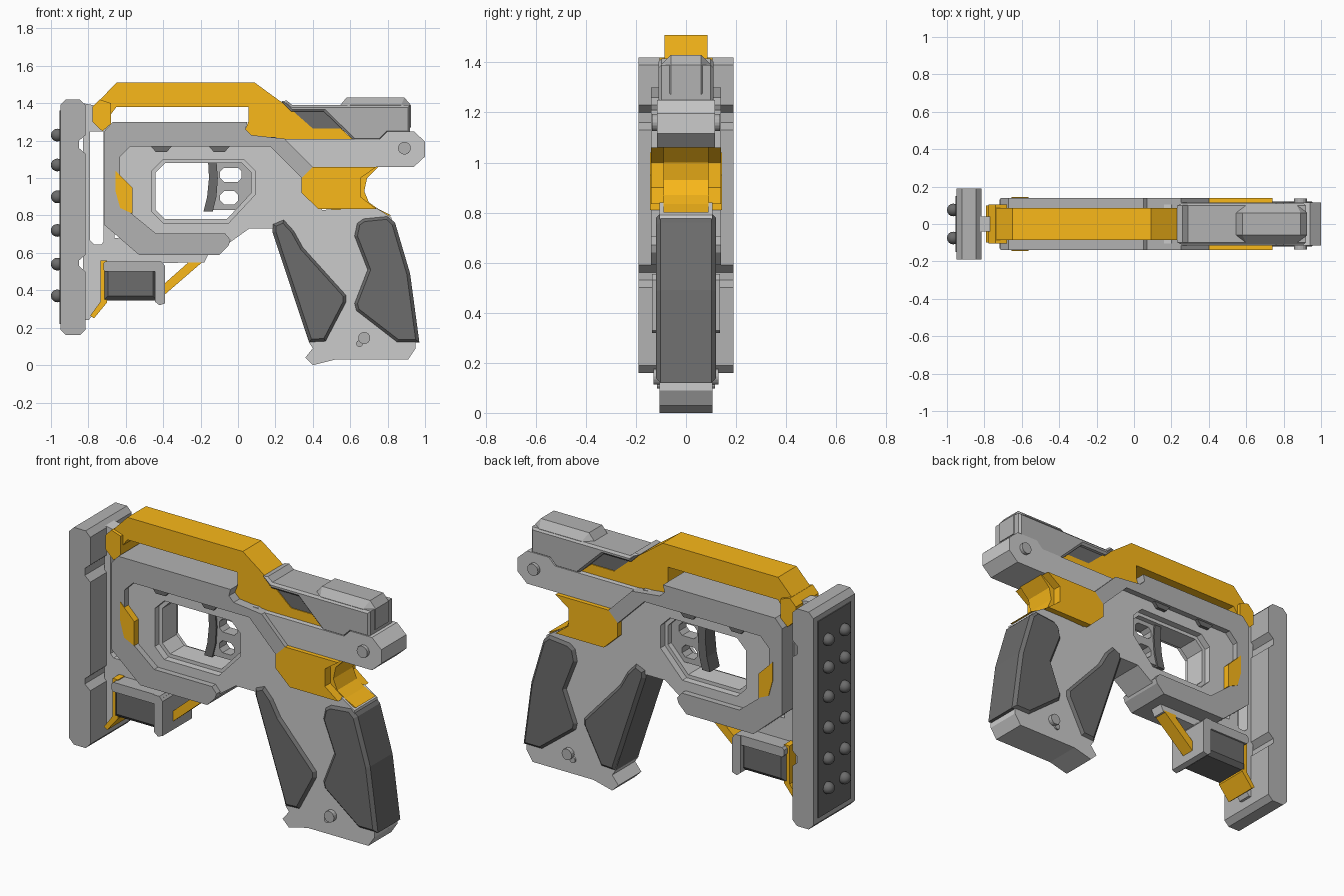
import bpy, bmesh, math


def material(name, rgb):
    m = bpy.data.materials.new(name)
    m.diffuse_color = (*rgb, 1)
    return m


ORANGE = material("orange", (0.95, 0.48, 0.01))
MID = material("mid_grey", (0.45, 0.45, 0.45))
DARK = material("dark_grey", (0.15, 0.15, 0.15))


def finish(name, bm, mat):
    bmesh.ops.recalc_face_normals(bm, faces=bm.faces[:])
    me = bpy.data.meshes.new(name)
    bm.to_mesh(me)
    bm.free()
    ob = bpy.data.objects.new(name, me)
    bpy.context.collection.objects.link(ob)
    if mat:
        me.materials.append(mat)
    return ob


def prism(name, pts, half, mat=None, holes=(), bevel=0):
    """Side profile (x, z) extruded to y = +-half, with optional holes or chamfered rims."""
    bm = bmesh.new()
    loops = [[bm.verts.new((x, -half, z)) for x, z in p] for p in (pts, *holes)]
    if holes:
        edges = [bm.edges.new((l[i - 1], l[i])) for l in loops for i in range(len(l))]
        bmesh.ops.triangle_fill(bm, edges=edges, use_beauty=True)
    else:
        bm.faces.new(loops[0])
    caps = bm.faces[:]
    back = {v: bm.verts.new((v.co.x, half, v.co.z)) for l in loops for v in l}
    for f in caps:
        bm.faces.new([back[v] for v in reversed(f.verts)])
    for l in loops:
        for i in range(len(l)):
            a, b = l[i - 1], l[i]
            bm.faces.new((a, b, back[b], back[a]))
    bmesh.ops.recalc_face_normals(bm, faces=bm.faces[:])
    if bevel:
        rim = [e for e in bm.edges if abs(e.verts[0].co.y - e.verts[1].co.y) < 1e-6]
        bmesh.ops.bevel(bm, geom=rim, offset=bevel, segments=1, affect='EDGES', clamp_overlap=True)
    return finish(name, bm, mat)


def rect(x0, x1, z0, z1, c=0.0):
    if not c:
        return [(x0, z0), (x1, z0), (x1, z1), (x0, z1)]
    return [(x0 + c, z0), (x1 - c, z0), (x1, z0 + c), (x1, z1 - c),
            (x1 - c, z1), (x0 + c, z1), (x0, z1 - c), (x0, z0 + c)]


def pin(name, x, z, r, half):
    pts = [(x + r * math.cos(a * math.pi / 8), z + r * math.sin(a * math.pi / 8)) for a in range(16)]
    return prism(name, pts, half, MID)


# Muzzle plate with two notches in its back, dark inset and round studs
prism("muzzle_plate", [(-.95, .19), (-.92, .16), (-.845, .16), (-.815, .19), (-.815, .50), (-.85, .53),
                       (-.85, .56), (-.815, .59), (-.815, 1.13), (-.85, 1.16), (-.85, 1.20), (-.815, 1.23),
                       (-.815, 1.39), (-.845, 1.42), (-.92, 1.42), (-.95, 1.39)], .19, MID)
prism("muzzle_inset", rect(-.955, -.94, .22, 1.36), .15, DARK)
for i, z in enumerate((.37, .54, .72, .90, 1.07, 1.23)):
    for s in (-1, 1):
        bm = bmesh.new()
        bmesh.ops.create_uvsphere(bm, u_segments=16, v_segments=10, radius=.034)
        bmesh.ops.translate(bm, verts=bm.verts[:], vec=(-.966, s * .075, z))
        for f in bm.faces:
            f.smooth = True
        finish(f"muzzle_stud_{i}_{'left' if s < 0 else 'right'}", bm, DARK)

# Thin carrier joining the plate to the frame
prism("carrier", [(-.83, 1.40), (-.72, 1.38), (-.66, 1.20), (-.66, .68), (-.20, .64), (-.16, .59), (-.18, .55),
                  (-.71, .54), (-.71, .34), (-.80, .24), (-.83, .24)], .04,
      holes=[[(-.79, 1.25), (-.72, 1.25), (-.72, .66), (-.73, .645), (-.77, .645), (-.79, .665)]])

# Main frame with grip core and guard opening
opening = [(-.40, 1.10), (.03, 1.10), (.09, 1.04), (.09, .91), (-.05, .76), (-.40, .76), (-.46, .82), (-.46, 1.04)]
inner = [(-.39, 1.08), (.02, 1.08), (.07, 1.03), (.07, .92), (-.06, .78), (-.39, .78), (-.44, .83), (-.44, 1.03)]
prism("frame", [(-.67, 1.15), (-.60, 1.22), (.20, 1.22), (.36, 1.10), (.45, .83), (.74, .84), (.82, .79),
                (.95, .13), (.95, .09), (.91, .03), (.52, .03), (.40, 0), (.36, .04), (.40, .09), (.38, .12),
                (.20, .73), (.06, .73), (-.08, .63), (-.45, .63), (-.67, .82)], .105, holes=[opening])
prism("guard_lining", [(x * 1.05 + .009, (z - .93) * 1.06 + .93) for x, z in opening], .065, holes=[inner])

# Thicker C-shaped outer frame
prism("outer_frame", [(.05, 1.30), (.04, 1.26), (.07, 1.23), (.25, 1.21), (.40, 1.06), (.34, 1.0), (.17, 1.17),
                      (-.575, 1.17), (-.63, 1.115), (-.63, .86), (-.44, .705), (-.07, .705), (-.04, .67),
                      (-.05, .64), (-.10, .59), (-.53, .59), (-.715, .75), (-.715, 1.25), (-.67, 1.30)], .14, MID)
prism("guard_accent", [(-.655, 1.04), (-.565, .95), (-.565, .81), (-.63, .84), (-.655, .93)], .144, ORANGE)
for i, x in enumerate((-.41, -.10)):
    prism(f"guard_rib_{i}", [(x - .06, 1.175), (x + .06, 1.175), (x + .03, 1.14), (x - .03, 1.14)], .125, DARK)

# Trigger web and blade
prism("trigger_web", [(-.14, 1.09), (.08, 1.09), (.08, .93), (-.01, .83), (-.14, .83)], .035, MID,
      holes=[rect(-.095, .02, .98, 1.055, .02), rect(-.095, 0, .86, .93, .02)])
prism("trigger_blade", [(-.16, 1.09), (-.115, 1.09), (-.108, 1.0), (-.115, .90), (-.135, .82), (-.185, .82),
                        (-.165, .90), (-.155, 1.0)], .045, DARK)

# Orange carry handle
prism("carry_handle", [(-.775, 1.38), (-.65, 1.51), (.09, 1.51), (.275, 1.375), (.40, 1.265), (.55, 1.265),
                       (.61, 1.21), (.25, 1.205), (.07, 1.225), (.04, 1.26), (.055, 1.30), (.055, 1.38),
                       (-.65, 1.38), (-.68, 1.34), (-.68, 1.29), (-.725, 1.25), (-.775, 1.30)], .085, ORANGE)
prism("handle_foot", [(-.778, 1.38), (-.74, 1.42), (-.68, 1.40), (-.68, 1.29), (-.725, 1.25), (-.778, 1.30)],
      .105, ORANGE)

# Rear slide, window, and receiver bar
prism("slide", [(.23, 1.41), (.26, 1.415), (.29, 1.39), (.92, 1.39), (.92, 1.24), (.80, 1.24), (.76, 1.20),
                (.62, 1.20), (.46, 1.355), (.285, 1.355)], .11, MID, bevel=.012)
prism("slide_hump", [(.53, 1.37), (.58, 1.43), (.89, 1.43), (.925, 1.39), (.925, 1.27), (.53, 1.27)],
      .10, MID, bevel=.04)
prism("slide_window", [(.27, 1.37), (.46, 1.37), (.57, 1.26), (.40, 1.26)], .08, DARK)
prism("receiver_bar", [(.25, 1.21), (.76, 1.21), (.80, 1.25), (.94, 1.25), (1.0, 1.195), (1.0, 1.115),
                       (.94, 1.06), (.40, 1.06)], .115)
pin("receiver_pin", .89, 1.16, .034, .135)

# Orange rear block and web-of-hand tail
prism("rear_block", [(.34, 1.0), (.40, 1.06), (.74, 1.06), (.655, 1.0), (.655, .90), (.74, .835),
                     (.43, .835), (.34, .92)], .14, ORANGE)
prism("rear_tail", [(.5, 1.06), (.75, 1.06), (.69, 1.0), (.675, .93), (.70, .87), (.75, .835), (.82, .80),
                    (.5, .80)], .09, ORANGE)

# Grip panels and pins
prism("grip_front_panel", [(.185, .755), (.245, .78), (.30, .72), (.35, .63), (.58, .375), (.58, .335),
                           (.47, .125), (.38, .12), (.185, .71)], .12, DARK, bevel=.018)
prism("grip_rear_panel", [(.635, .76), (.67, .785), (.80, .798), (.84, .76), (.92, .49), (.97, .12), (.85, .12),
                          (.63, .29), (.62, .33), (.69, .51), (.62, .69)], .12, DARK, bevel=.018)
pin("grip_pin", .675, .145, .032, .13)
pin("grip_pin_small", .65, .115, .018, .115)

# Underslung box with flange, orange backing strip and strut
prism("box_core", rect(-.72, -.43, .345, .53), .12, DARK, bevel=.025)
prism("box_top", rect(-.72, -.40, .50, .555, .012), .13, MID)
prism("box_flange", [(-.445, .34), (-.42, .32), (-.39, .33), (-.39, .53), (-.41, .555), (-.445, .555)], .135, MID)
prism("box_backing", [(-.735, .56), (-.70, .56), (-.70, .335), (-.77, .25), (-.79, .265), (-.735, .34)],
      .10, ORANGE)
prism("strut", [(-.18, .56), (-.40, .37), (-.40, .43), (-.27, .545), (-.27, .56)], .04, ORANGE)
